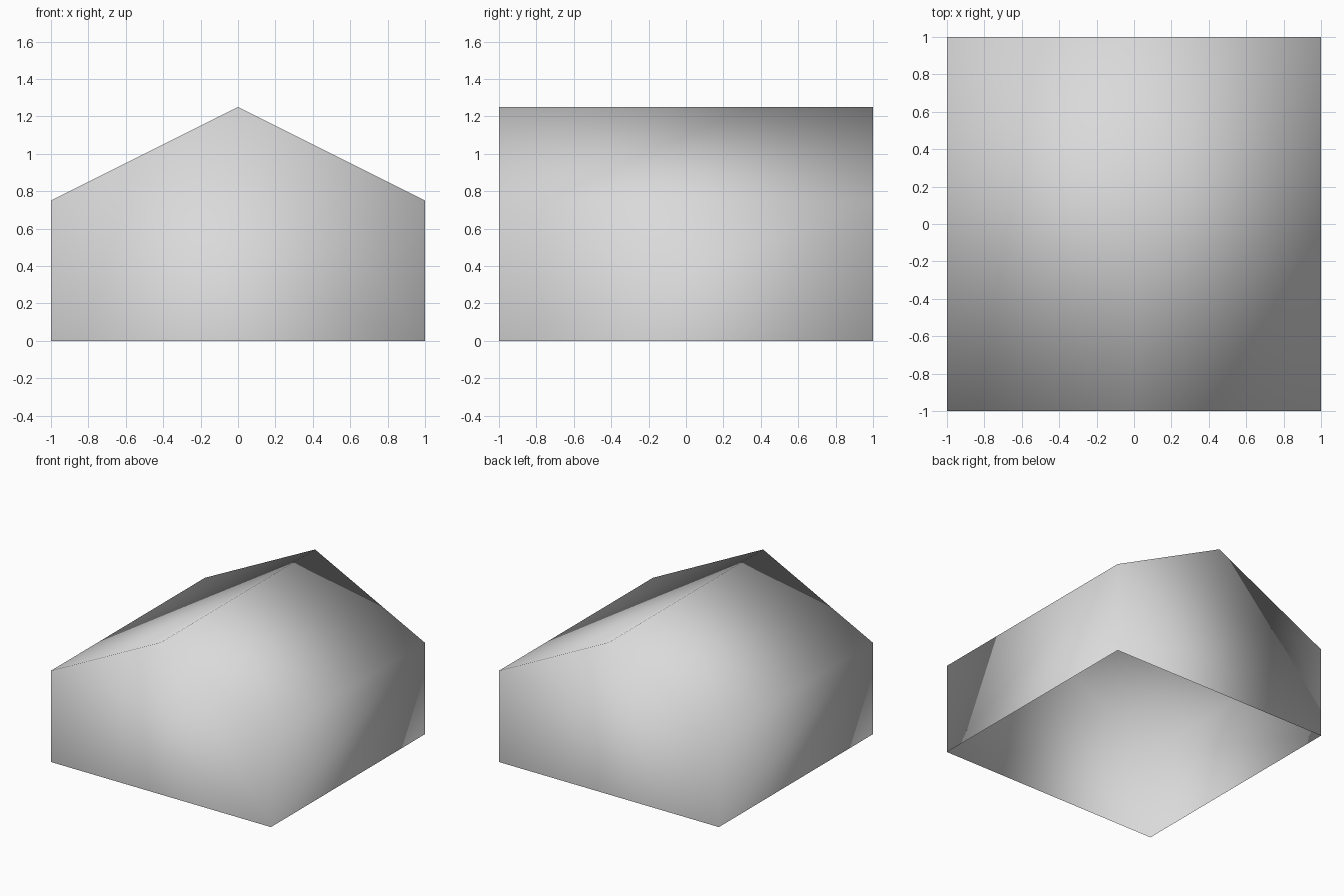
import bpy
import bmesh

default = bpy.data.objects.get("Cube")
if default:
    bpy.data.objects.remove(default, do_unlink=True)

# Single light grey material
grey = bpy.data.materials.new("light_grey")
grey.use_nodes = True
colour = (0.7, 0.7, 0.7, 1.0)
grey.diffuse_color = colour
for node in grey.node_tree.nodes:
    if node.type == "BSDF_PRINCIPLED":
        node.inputs["Base Color"].default_value = colour

# Gabled shell: house-shaped profile pushed from front to back
HALF, EAVE, RIDGE = 1.0, 0.75, 1.25
profile = [(-HALF, 0), (HALF, 0), (HALF, EAVE), (0, RIDGE), (-HALF, EAVE)]

bm = bmesh.new()
gable = bm.faces.new([bm.verts.new((x, -HALF, z)) for x, z in profile])
result = bmesh.ops.extrude_face_region(bm, geom=[gable], use_keep_orig=True)
back = [v for v in result["geom"] if isinstance(v, bmesh.types.BMVert)]
bmesh.ops.translate(bm, verts=back, vec=(0, 2 * HALF, 0))
bmesh.ops.recalc_face_normals(bm, faces=bm.faces)

# Open underside
floor = [f for f in bm.faces if all(v.co.z < 0.01 for v in f.verts)]
bmesh.ops.delete(bm, geom=floor, context="FACES_ONLY")

# Normals are shared across every edge
for face in bm.faces:
    face.smooth = True

mesh = bpy.data.meshes.new("gabled_shell")
bm.to_mesh(mesh)
bm.free()
mesh.materials.append(grey)
shell = bpy.data.objects.new("gabled_shell", mesh)
bpy.context.collection.objects.link(shell)
